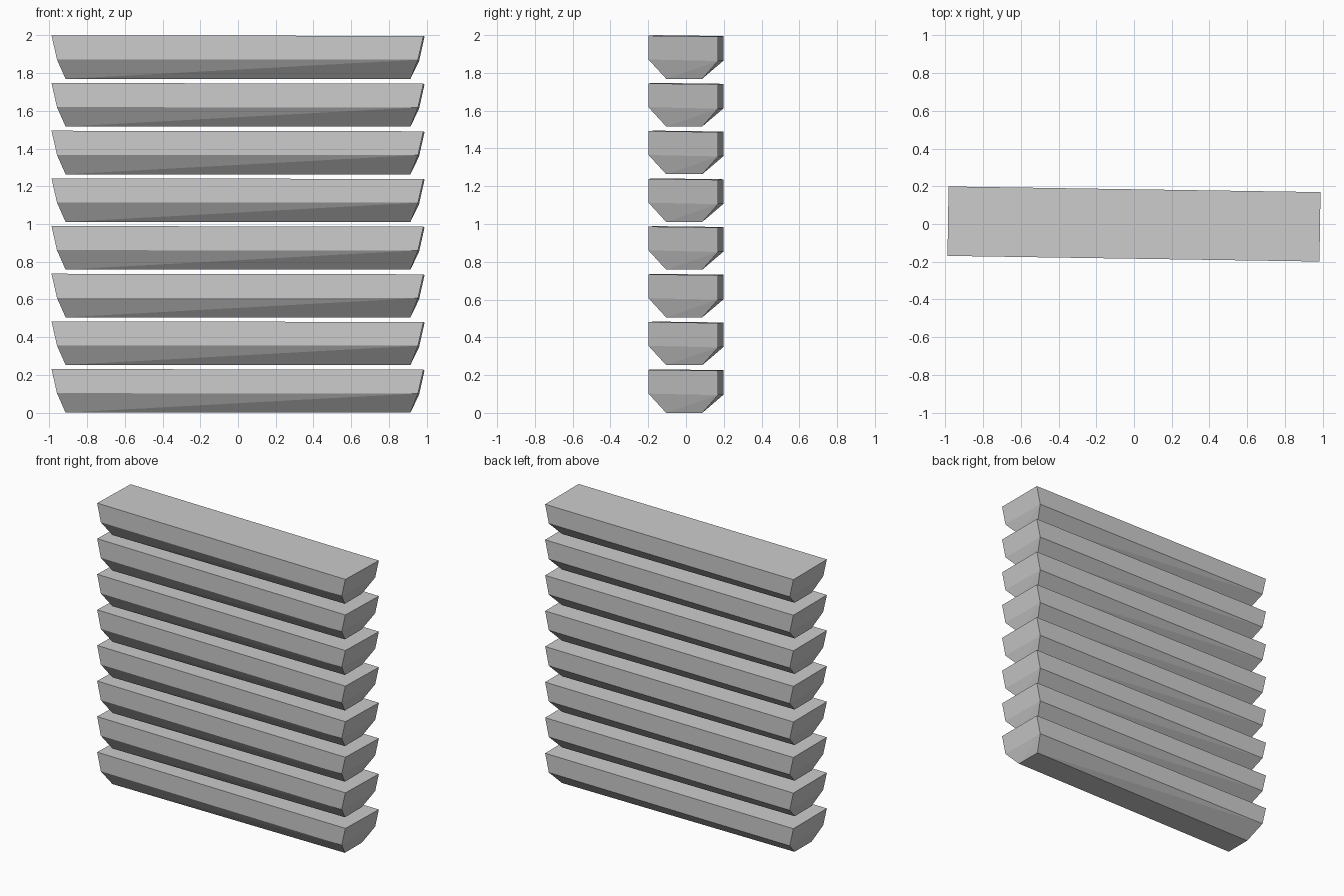
import bpy, bmesh
from math import radians
from mathutils import Matrix, Vector

if "Cube" in bpy.data.objects:
    bpy.data.objects.remove(bpy.data.objects["Cube"])

COUNT, STEP = 8, 0.2527


def ring(bm, hx, y0, y1, zs, turn=0.0):
    """Four corners (front left, front right, back right, back left)."""
    rot = Matrix.Rotation(radians(turn), 3, 'Z')
    xy = [(-hx, y0), (hx, y0), (hx, y1), (-hx, y1)]
    return [bm.verts.new(rot @ Vector((x, y, z))) for (x, y), z in zip(xy, zs)]


def slat_mesh():
    bm = bmesh.new()
    # narrow flat underside, wider belly, slightly sloping top
    bottom = ring(bm, 0.914, -0.105, 0.086, [0, 0, 0, 0])
    belly = ring(bm, 0.957, -0.184, 0.184, [0.103, 0.102, 0.094, 0.096], -0.87)
    top = ring(bm, 0.986, -0.184, 0.184, [0.231, 0.228, 0.223, 0.226], -0.87)
    bm.faces.new(bottom[::-1])
    bm.faces.new(top)
    for i in range(4):
        j = (i + 1) % 4
        # twisted lower bevels are split along a diagonal
        bm.faces.new((bottom[i], bottom[j], belly[j]))
        bm.faces.new((bottom[i], belly[j], belly[i]))
        bm.faces.new((belly[i], belly[j], top[j], top[i]))
    bm.normal_update()
    mesh = bpy.data.meshes.new("slat")
    bm.to_mesh(mesh)
    bm.free()
    return mesh


# stack of identical slats
mesh = slat_mesh()
for n in range(COUNT):
    slat = bpy.data.objects.new(f"slat_{n + 1}", mesh)
    slat.location.z = n * STEP
    bpy.context.collection.objects.link(slat)
